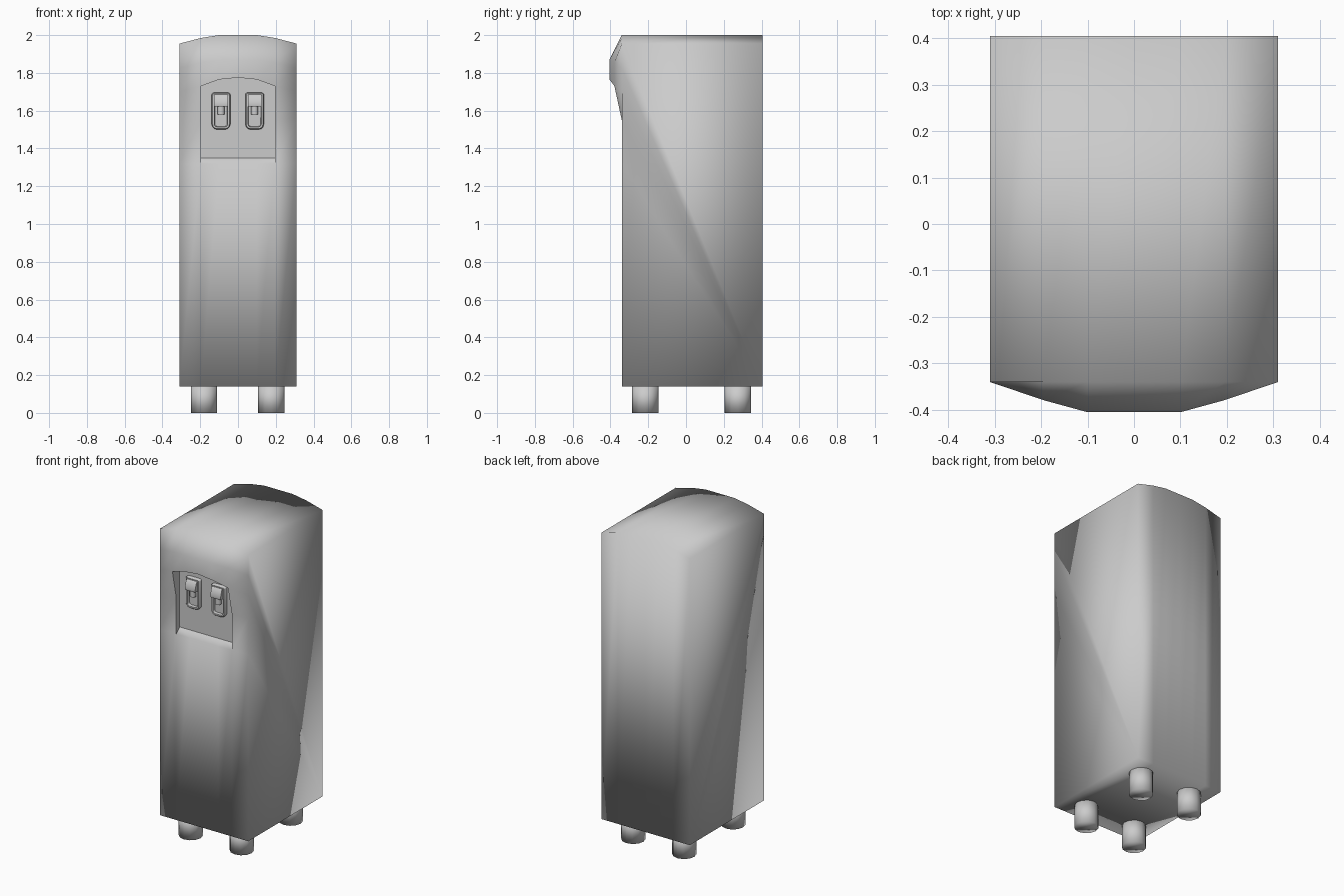
import bpy, bmesh, math

if "Cube" in bpy.data.objects:
    bpy.data.objects.remove(bpy.data.objects["Cube"])

FRONT, BACK, PANEL = -0.34, 0.405, -0.305


def finish(bm, name, angle=None):
    bmesh.ops.recalc_face_normals(bm, faces=bm.faces)
    for f in bm.faces:
        f.smooth = True
    me = bpy.data.meshes.new(name)
    bm.to_mesh(me)
    bm.free()
    ob = bpy.data.objects.new(name, me)
    bpy.context.collection.objects.link(ob)
    if angle:
        bpy.ops.object.select_all(action='DESELECT')
        ob.select_set(True)
        bpy.context.view_layer.objects.active = ob
        bpy.ops.object.shade_smooth_by_angle(angle=math.radians(angle))
    return ob


def prism(bm, pts, vec):
    """Solid from a flat outline swept along vec; returns the far cap."""
    a = [bm.verts.new(p) for p in pts]
    b = [bm.verts.new([p[i] + vec[i] for i in range(3)]) for p in pts]
    bm.faces.new(a)
    for i in range(len(a)):
        j = (i + 1) % len(a)
        bm.faces.new((a[i], a[j], b[j], b[i]))
    return bm.faces.new(b)


# cabinet: closed yz profiles at seven stations across x
xs = [-0.31, -0.195, -0.1, 0, 0.1, 0.195, 0.31]
bulge = [0, 0.6, 1, 1, 1, 0.6, 0]
tops = [1.955, 1.985, 2, 2, 2, 1.985, 1.955]
arch = [1.70, 1.73, 1.765, 1.775, 1.765, 1.73, 1.70]
bm = bmesh.new()
cols = []
for x, w, t, a in zip(xs, bulge, tops, arch):
    yb = FRONT - 0.065 * w
    prof = [(FRONT, 0.14), (FRONT, 1.32), (FRONT, 1.55), (yb, a),
            (yb, t - 0.13), (FRONT, t), (BACK, t), (BACK, 0.14)]
    cols.append([bm.verts.new((x, y, z)) for y, z in prof])
for i in range(6):
    for r in range(8):
        if 1 <= i <= 4 and r in (1, 2):
            continue                      # dispensing opening
        s = (r + 1) % 8
        bm.faces.new((cols[i][r], cols[i + 1][r], cols[i + 1][s], cols[i][s]))
bm.faces.new(cols[0])
bm.faces.new(cols[6])

# recess walls, sloping sill and back panel
rim = [cols[i][3] for i in range(1, 6)] + [cols[5][2]]
rim += [cols[i][1] for i in range(5, 0, -1)] + [cols[1][2]]
inner = [bm.verts.new((v.co.x, PANEL, max(v.co.z, 1.35))) for v in rim]
n = len(rim)
for i in range(n):
    j = (i + 1) % n
    bm.faces.new((rim[i], rim[j], inner[j], inner[i]))
    if not (rim[i].co.z < 1.4 and rim[j].co.z < 1.4):
        bm.edges.get((rim[i], rim[j])).smooth = False
    bm.edges.get((inner[i], inner[j])).smooth = False
for v in (rim[4], inner[4], rim[0], inner[0], rim[6], inner[6], rim[10], inner[10]):
    k = rim.index(v) if v in rim else inner.index(v)
    bm.edges.get((rim[k], inner[k])).smooth = False
bm.faces.new(inner)
bmesh.ops.delete(bm, geom=[v for v in bm.verts if not v.link_faces], context='VERTS')
finish(bm, "cabinet")


def rounded_rect(cx, y, z0, z1, hw, r_low, r_high):
    pts = []
    for sx, z, r, a0 in ((1, z1, r_high, 0), (-1, z1, r_high, 90),
                         (-1, z0, r_low, 180), (1, z0, r_low, 270)):
        sz = 1 if z == z1 else -1
        for k in range(4):
            a = math.radians(a0 + 30 * k)
            pts.append((cx + sx * (hw - r) + r * math.cos(a), y,
                        z - sz * r + r * math.sin(a)))
    return pts


# two taps: frame with sunken face, wedge lever and small spout
for side, cx in (("left", -0.09), ("right", 0.088)):
    bm = bmesh.new()
    cap = prism(bm, rounded_rect(cx, PANEL + 0.005, 1.50, 1.695, 0.049, 0.028, 0.01),
                (0, -0.022, 0))
    bmesh.ops.recalc_face_normals(bm, faces=bm.faces)
    bmesh.ops.inset_region(bm, faces=[cap], thickness=0.005, depth=0.006)
    bmesh.ops.inset_region(bm, faces=[cap], thickness=0.009, depth=0)
    bmesh.ops.inset_region(bm, faces=[cap], thickness=0.003, depth=-0.018)
    finish(bm, side + "_tap_frame", 40)

    bm = bmesh.new()
    lever = [(PANEL, 1.685), (-0.333, 1.685), (-0.340, 1.678), (-0.353, 1.635),
             (-0.350, 1.622), (PANEL, 1.622)]
    prism(bm, [(cx - 0.036, y, z) for y, z in lever], (0.072, 0, 0))
    finish(bm, side + "_tap_lever", 40)

    bm = bmesh.new()
    ring = [(cx + 0.019 * math.cos(k * math.pi / 6),
             -0.323 + 0.017 * math.sin(k * math.pi / 6), 1.58) for k in range(12)]
    prism(bm, ring, (0, 0, 0.045))
    finish(bm, side + "_tap_spout", 40)

# four round feet
for fx, nx in ((-0.18, "left"), (0.177, "right")):
    for fy, ny in ((-0.215, "front"), (0.275, "back")):
        bm = bmesh.new()
        prism(bm, [(fx + 0.07 * math.cos(k * math.pi / 6),
                    fy + 0.07 * math.sin(k * math.pi / 6), 0) for k in range(12)],
              (0, 0, 0.145))
        finish(bm, f"{ny}_{nx}_foot")
